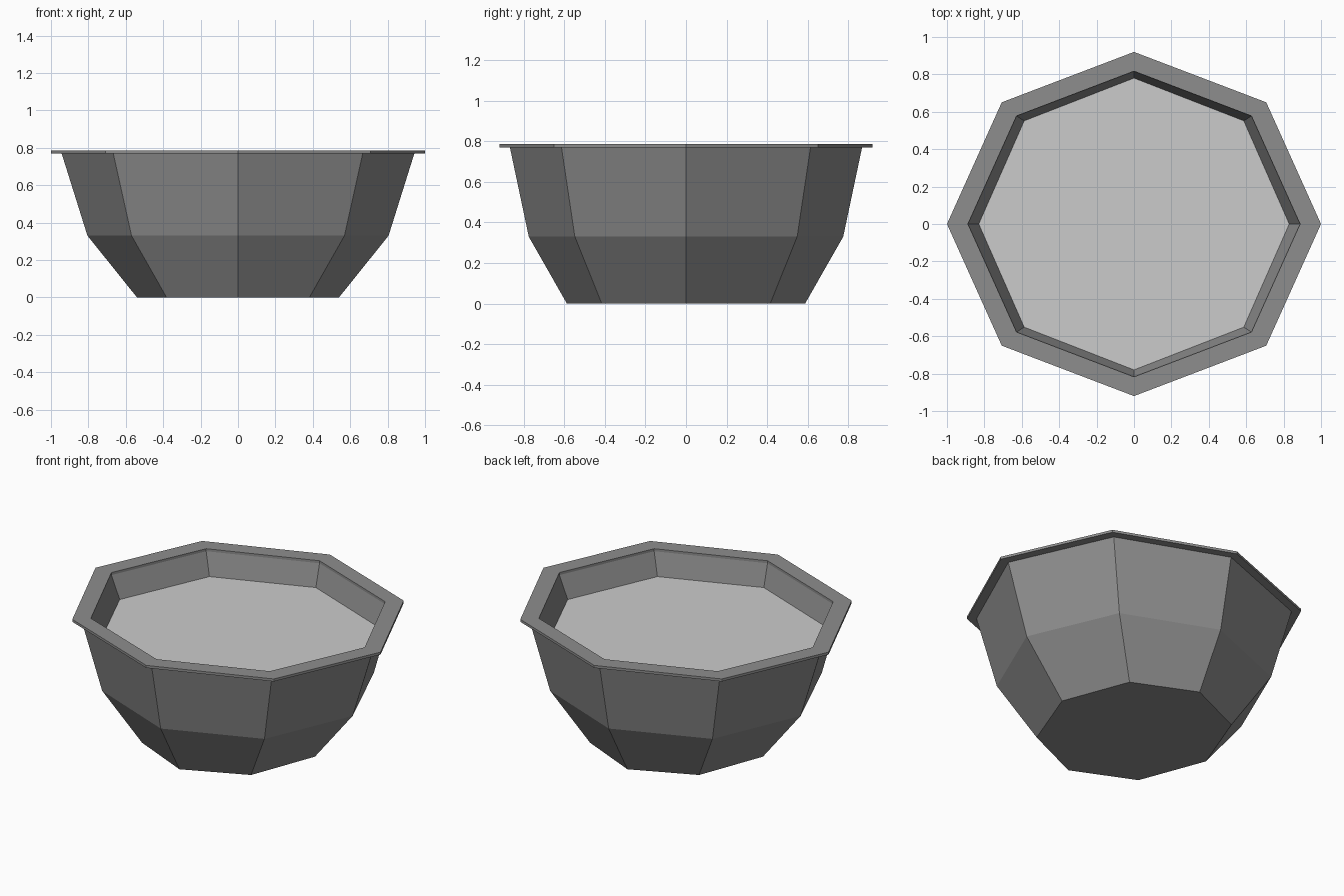
import bpy, bmesh
from math import cos, sin, pi

if "Cube" in bpy.data.objects:
    bpy.data.objects.remove(bpy.data.objects["Cube"])

SIDES = 8


def ring(bm, rx, ry, z):
    return [bm.verts.new((rx * cos(2 * pi * i / SIDES), ry * sin(2 * pi * i / SIDES), z))
            for i in range(SIDES)]


def lofted(name, profile, shade, cap_start=False):
    """Join octagonal rings of (x radius, y radius, height)."""
    bm = bmesh.new()
    rings = [ring(bm, *p) for p in profile]
    for a, b in zip(rings, rings[1:]):
        for i in range(SIDES):
            j = (i + 1) % SIDES
            bm.faces.new((a[i], a[j], b[j], b[i]))
    if cap_start:
        bm.faces.new(rings[0][::-1])
    if len(rings) == 1:
        bm.faces.new(rings[0])
    mesh = bpy.data.meshes.new(name)
    bm.to_mesh(mesh)
    bm.free()
    mat = bpy.data.materials.new(name + "_grey")
    mat.diffuse_color = (shade, shade, shade, 1)
    mat.use_nodes = True
    mat.node_tree.nodes["Principled BSDF"].inputs["Base Color"].default_value = mat.diffuse_color
    mesh.materials.append(mat)
    obj = bpy.data.objects.new(name, mesh)
    bpy.context.collection.objects.link(obj)
    return obj


# Bowl: base, two-stage wall, overhanging rim, inner wall down to the fill
lofted("bowl", [
    (0.54, 0.587, 0.0),
    (0.805, 0.775, 0.33),
    (0.943, 0.868, 0.77),
    (1.0, 0.92, 0.77),
    (1.0, 0.92, 0.786),
    (0.888, 0.817, 0.786),
    (0.888, 0.817, 0.77),
    (0.83, 0.78, 0.63),
], 0.27, cap_start=True)

# Flat surface of the contents
lofted("contents_surface", [(0.83, 0.78, 0.63)], 0.8)
